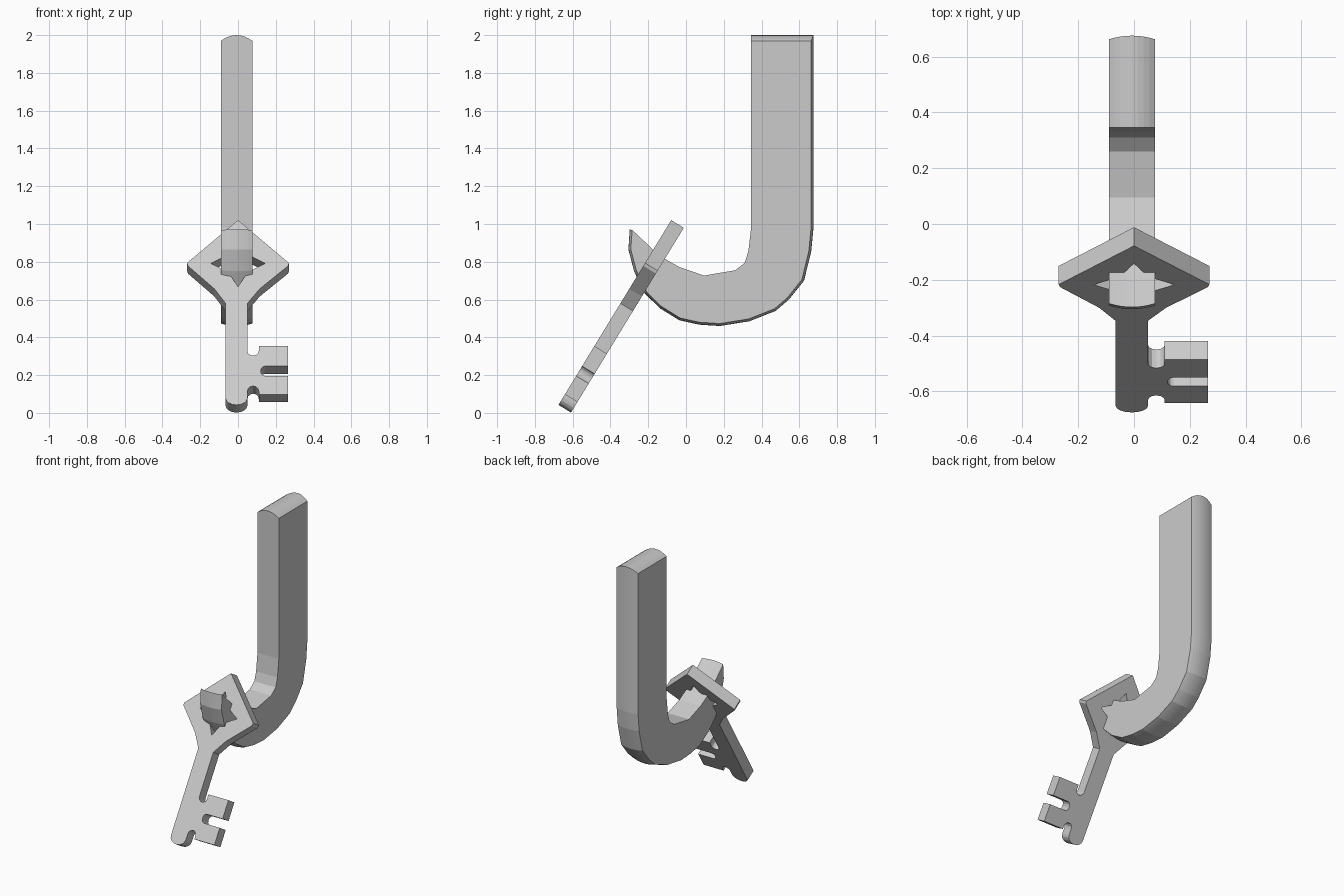
import bpy, bmesh, math
from mathutils import Matrix, Vector

if "Cube" in bpy.data.objects:
    bpy.data.objects.remove(bpy.data.objects["Cube"])


def arc(cx, cy, rx, ry, a0, a1, n=6):
    """Points on an elliptical arc, angles in degrees."""
    out = []
    for i in range(n + 1):
        a = math.radians(a0 + (a1 - a0) * i / n)
        out.append((cx + rx * math.cos(a), cy + ry * math.sin(a)))
    return out


# Hook: J outline in (y, z), lofted across x with a slightly domed outer side
outer = [(0.675, 2.0), (0.675, 0.98), (0.663, 0.855), (0.625, 0.70), (0.545, 0.60),
         (0.475, 0.54), (0.335, 0.485), (0.18, 0.46), (0.07, 0.467), (-0.035, 0.49),
         (-0.14, 0.555), (-0.22, 0.635), (-0.275, 0.75), (-0.305, 0.865), (-0.298, 0.97)]
inner = [(-0.175, 0.865), (-0.12, 0.82), (-0.035, 0.772), (0.095, 0.727), (0.26, 0.755),
         (0.31, 0.793), (0.33, 0.855), (0.345, 0.98), (0.345, 2.0)]

base = [Vector(p) for p in outer]
inset = []
for i, p in enumerate(base):
    d = base[min(i + 1, len(base) - 1)] - base[max(i - 1, 0)]
    d.normalize()
    inset.append(Vector((d.y, -d.x)) * 0.013)
inset[0].y -= 0.03

bm = bmesh.new()
X0, X1, STEPS = -0.09, 0.076, 8
rings = []
for k in range(STEPS + 1):
    t = -1 + 2 * k / STEPS
    x = (X0 + X1) / 2 + t * (X1 - X0) / 2
    drop = t * t
    pts = [p + o * drop for p, o in zip(base, inset)]
    pts += [Vector(p) for p in inner]
    pts[-1].y -= 0.03 * drop
    rings.append([bm.verts.new((x, p.x, p.y)) for p in pts])
for a, b in zip(rings, rings[1:]):
    for i in range(len(a)):
        j = (i + 1) % len(a)
        bm.faces.new((a[i], a[j], b[j], b[i]))
bm.faces.new(rings[0])
bm.faces.new(rings[-1])
bmesh.ops.recalc_face_normals(bm, faces=bm.faces)
mesh = bpy.data.meshes.new("hook")
bm.to_mesh(mesh)
bm.free()
bpy.context.collection.objects.link(bpy.data.objects.new("hook", mesh))

# Key: flat outline with toothed bit, diamond bow and rounded shaft end
outline = [(0, 1.146), (0.27, 0.88), (0.265, 0.862), (0.115, 0.72), (0.05, 0.63)]
outline += arc(0.08, 0.335, 0.03, 0.03, 180, 360)            # upper notch
outline += [(0.11, 0.365), (0.265, 0.365), (0.265, 0.24)]
outline += arc(0.142, 0.21, 0.022, 0.03, 90, 270)            # slot between teeth
outline += [(0.265, 0.18), (0.265, 0.065), (0.11, 0.065)]
outline += arc(0.08, 0.085, 0.03, 0.032, 0, 180)             # lower notch
outline += arc(-0.008, 0.045, 0.058, 0.045, 0, -180, 8)      # shaft end
outline += [(-0.066, 0.63), (-0.125, 0.72), (-0.265, 0.862), (-0.27, 0.88)]

# Four-pointed star opening in the bow
star = []
for i in range(8):
    r = 0.145 if i % 2 == 0 else 0.075
    a = math.pi * i / 4
    star.append((r * math.cos(a), 0.878 + r * math.sin(a)))

curve = bpy.data.curves.new("key", 'CURVE')
curve.dimensions = '2D'
curve.fill_mode = 'BOTH'
curve.extrude = 0.039
for pts in (outline, star):
    sp = curve.splines.new('POLY')
    sp.points.add(len(pts) - 1)
    for p, (x, y) in zip(sp.points, pts):
        p.co = (x, y, 0, 1)
    sp.use_cyclic_u = True
    sp.use_smooth = False
key = bpy.data.objects.new("key", curve)
bpy.context.collection.objects.link(key)
key.matrix_world = Matrix.Translation((0, -0.642, 0.022)) @ Matrix.Rotation(math.radians(58.6), 4, 'X')
bpy.ops.object.select_all(action='DESELECT')
key.select_set(True)
bpy.context.view_layer.objects.active = key
bpy.ops.object.convert(target='MESH')
